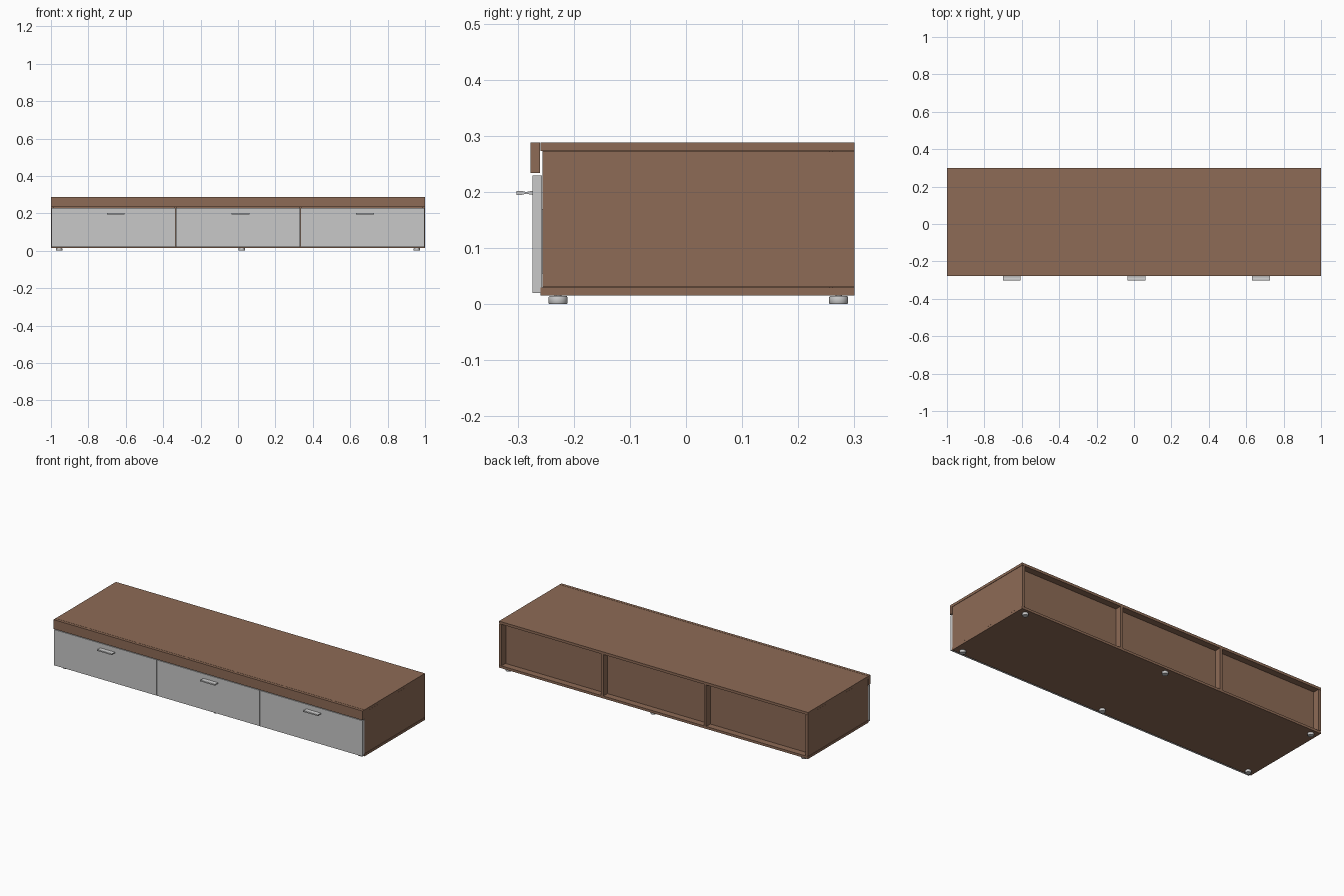
import bpy, bmesh, math

if "Cube" in bpy.data.objects:
    bpy.data.objects.remove(bpy.data.objects["Cube"])


def material(name, rgb):
    m = bpy.data.materials.new(name)
    m.diffuse_color = (*rgb, 1)
    m.use_nodes = True
    m.node_tree.nodes["Principled BSDF"].inputs["Base Color"].default_value = m.diffuse_color
    return m


BROWN = material("brown wood", (0.27, 0.147, 0.093))
GREY = material("light grey", (0.578, 0.578, 0.578))


def finish(name, bm, mat):
    bmesh.ops.recalc_face_normals(bm, faces=bm.faces)
    me = bpy.data.meshes.new(name)
    bm.to_mesh(me)
    bm.free()
    me.materials.append(mat)
    ob = bpy.data.objects.new(name, me)
    bpy.context.collection.objects.link(ob)
    return ob


def box(name, x, y, z, mat):
    """Box from (min, max) ranges."""
    bm = bmesh.new()
    bmesh.ops.create_cube(bm, size=1)
    for v in bm.verts:
        for i, (a, b) in enumerate((x, y, z)):
            v.co[i] = (a + b) / 2 + v.co[i] * (b - a)
    return finish(name, bm, mat)


def extrude_x(name, profile, x0, x1, mat):
    """Extrude a (y, z) profile along x."""
    bm = bmesh.new()
    f = bm.faces.new([bm.verts.new((x0, y, z)) for y, z in profile])
    r = bmesh.ops.extrude_face_region(bm, geom=[f])
    for v in r["geom"]:
        if isinstance(v, bmesh.types.BMVert):
            v.co.x = x1
    return finish(name, bm, mat)


def foot(name, x, y):
    """Low round foot with softened rims."""
    bm = bmesh.new()
    rings = []
    n = 24
    for r, z in ((0.0155, 0), (0.017, 0.002), (0.017, 0.012), (0.0155, 0.0145)):
        rings.append([bm.verts.new((x + r * math.cos(2 * math.pi * i / n),
                                    y + r * math.sin(2 * math.pi * i / n), z))
                      for i in range(n)])
    for a, b in zip(rings, rings[1:]):
        for i in range(n):
            j = (i + 1) % n
            bm.faces.new((a[i], a[j], b[j], b[i]))
    bm.faces.new(rings[0])
    bm.faces.new(rings[-1])
    # mounting plate stem up to the cabinet floor
    bmesh.ops.create_cone(bm, cap_ends=True, segments=12, radius1=0.006, radius2=0.006, depth=0.006)
    for v in bm.verts[-24:]:
        v.co.x += x
        v.co.y += y
        v.co.z += 0.0145
    ob = finish(name, bm, GREY)
    for o in bpy.context.selected_objects:
        o.select_set(False)
    bpy.context.view_layer.objects.active = ob
    ob.select_set(True)
    bpy.ops.object.shade_smooth_by_angle(angle=math.radians(50))
    ob.select_set(False)


# carcass
box("top_panel", (-1, 1), (-0.259, 0.30), (0.273, 0.288), BROWN)
box("front_lip", (-1, 1), (-0.277, -0.2605), (0.234, 0.288), BROWN)
box("bottom_panel", (-1, 1), (-0.259, 0.30), (0.016, 0.030), BROWN)
for s, side in ((-1, "left"), (1, "right")):
    box(side + "_side_panel", sorted((s * 0.983, s * 0.999)), (-0.256, 0.30), (0.031, 0.272), BROWN)
    box(side + "_divider", sorted((s * 0.325, s * 0.341)), (-0.256, 0.30), (0.030, 0.273), BROWN)
box("back_panel", (-0.99, 0.99), (0.255, 0.262), (0.030, 0.273), BROWN)

# drawers: fronts, inner boxes and pull handles
PULL = [(-0.302, 0.195), (-0.293, 0.195), (-0.285, 0.197), (-0.280, 0.196), (-0.2735, 0.195),
        (-0.2735, 0.202), (-0.280, 0.201), (-0.285, 0.200), (-0.293, 0.202), (-0.302, 0.202)]
W = 2 / 3
for i, label in enumerate(("left", "middle", "right")):
    c = (i - 1) * W
    box(label + "_drawer_front", (c - W / 2 + 0.002, c + W / 2 - 0.002), (-0.274, -0.257),
        (0.020, 0.229), GREY)
    box(label + "_drawer_box", (c - 0.30, c + 0.30), (-0.257, 0.22), (0.055, 0.17), GREY)
    extrude_x(label + "_handle", PULL, c + 0.013 - 0.048, c + 0.013 + 0.048, GREY)

# feet
for x, col in ((-0.956, "left"), (0.02, "middle"), (0.956, "right")):
    for y, row in ((-0.228, "front"), (0.272, "back")):
        foot(f"{row}_{col}_foot", x, y)
